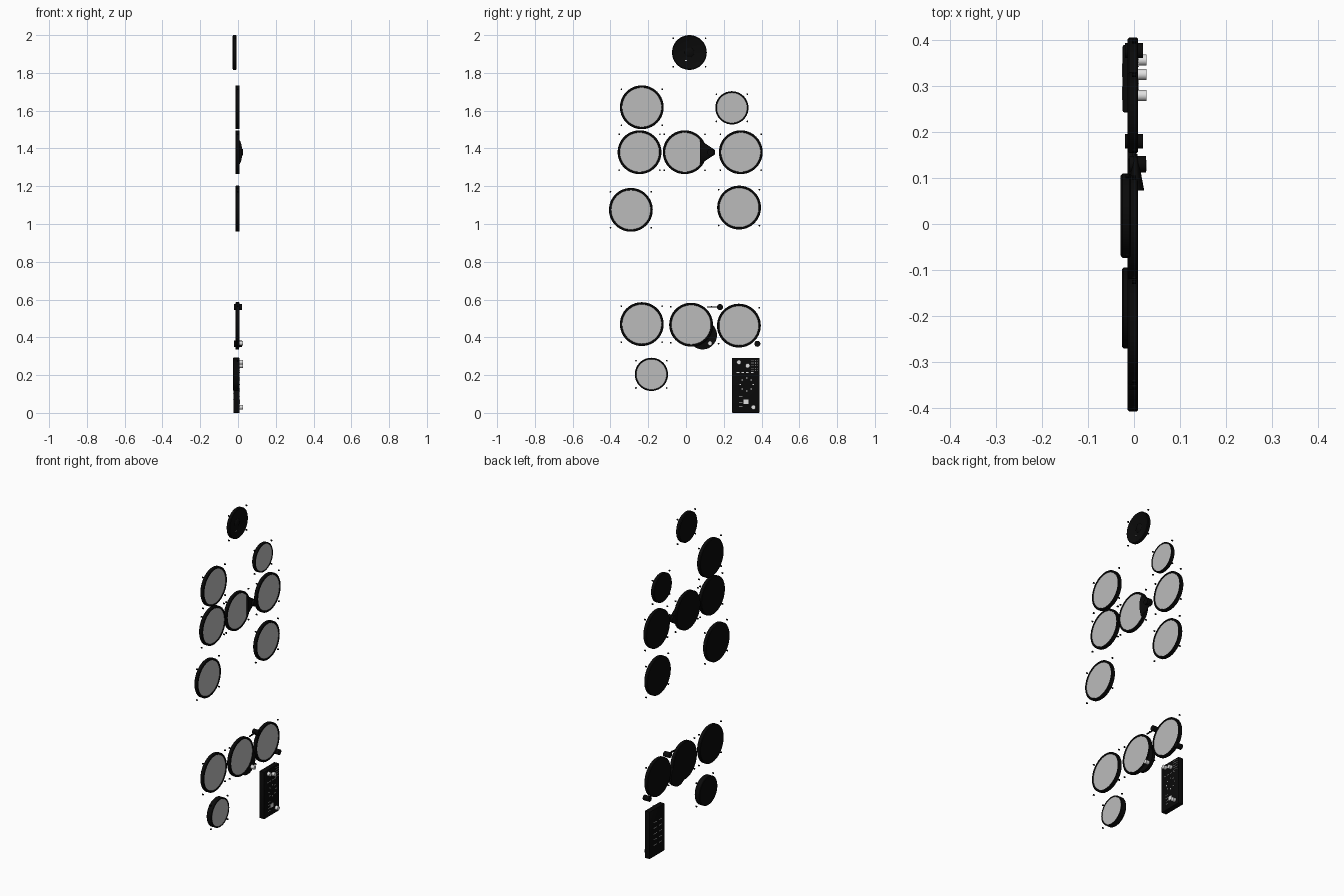
import bpy, bmesh, math
from mathutils import Matrix, Vector

if "Cube" in bpy.data.objects:
    bpy.data.objects.remove(bpy.data.objects["Cube"])


def material(name, c):
    m = bpy.data.materials.new(name)
    m.diffuse_color = (c[0], c[1], c[2], 1)
    m.use_nodes = True
    m.node_tree.nodes["Principled BSDF"].inputs["Base Color"].default_value = m.diffuse_color
    return m


BLACK = material("black plastic", (0.003, 0.003, 0.003))
GREY = material("pad grey", (0.5, 0.5, 0.5))
WHITE = material("light metal", (0.75, 0.75, 0.75))


def finish(bm, name, mats, smooth=True):
    bmesh.ops.recalc_face_normals(bm, faces=bm.faces)
    me = bpy.data.meshes.new(name)
    bm.to_mesh(me)
    bm.free()
    ob = bpy.data.objects.new(name, me)
    bpy.context.collection.objects.link(ob)
    for m in mats:
        me.materials.append(m)
    if smooth:
        bpy.ops.object.select_all(action='DESELECT')
        ob.select_set(True)
        bpy.context.view_layer.objects.active = ob
        bpy.ops.object.shade_smooth_by_angle(angle=math.radians(35))
    return ob


def lathe(name, y, z, profile, mats, seg=48, head=None):
    """Spin (x, radius) points round the x axis; faces inside radius `head` use slot 1."""
    bm = bmesh.new()
    vs = [bm.verts.new((x, 0, r)) for x, r in profile]
    es = [bm.edges.new(p) for p in zip(vs, vs[1:])]
    bmesh.ops.spin(bm, geom=vs + es, cent=(0, 0, 0), axis=(1, 0, 0),
                   angle=2 * math.pi, steps=seg)
    bmesh.ops.remove_doubles(bm, verts=bm.verts, dist=1e-5)
    if head:
        for f in bm.faces:
            c = f.calc_center_median()
            if c.x > 0.001 and math.hypot(c.y, c.z) < head * 0.99:
                f.material_index = 1
    bmesh.ops.translate(bm, verts=bm.verts, vec=(0, y, z))
    return finish(bm, name, mats)


def cylinder(name, y, z, r, x0, x1, mat, seg=24):
    return lathe(name, y, z, [(x0, 0), (x0, r), (x1, r), (x1, 0)], [mat], seg)


def box(name, lo, hi, mat, bevel=0):
    lo, hi = Vector(lo), Vector(hi)
    bm = bmesh.new()
    bmesh.ops.create_cube(bm, size=1, matrix=Matrix.Translation((lo + hi) / 2)
                          @ Matrix.Diagonal((*(hi - lo), 1)))
    if bevel:
        bmesh.ops.bevel(bm, geom=bm.edges[:], offset=bevel, segments=2,
                        affect='EDGES', profile=0.5)
    return finish(bm, name, [mat], bool(bevel))


def lugs(name, y, z, r, x):
    """Four tiny screws just outside the rim."""
    for sy in (-1, 1):
        for sz in (-1, 1):
            cylinder(name + "_screw", y + sy * r * 0.93, z + sz * r * 0.82,
                     0.0045, x - 0.004, x + 0.004, BLACK, 10)


# drum pads: black rim cup with a grey head
R, S = 0.116, 0.088
pads = [(-0.234, 1.618, R), (0.243, 1.615, S), (-0.246, 1.38, R), (-0.007, 1.38, R),
        (0.29, 1.38, R), (-0.292, 1.075, R), (0.281, 1.087, R), (-0.234, 0.47, R),
        (0.027, 0.467, R), (0.28, 0.462, R), (-0.183, 0.204, S)]
for i, (y, z, r) in enumerate(pads):
    d = -0.012 if i == 10 else 0
    inner = r - (0.012 if r == R else 0.008)
    lathe("drum_pad", y, z,
          [(-0.014 + d, 0), (-0.014 + d, r - 0.003), (-0.011 + d, r), (0.006, r),
           (0.009, r - 0.003), (0.009, inner + 0.002), (0.006, inner), (0.006, 0)],
          [BLACK, GREY], 56, inner)
    lugs("drum_pad", y, z, r, 0)

# black dish at the top with a hollow face
lathe("top_dish", 0.018, 1.908,
      [(-0.029, 0), (-0.029, 0.087), (-0.025, 0.092), (-0.01, 0.092), (-0.007, 0.088),
       (-0.009, 0.08), (-0.016, 0.05), (-0.018, 0.025), (-0.012, 0.015), (-0.012, 0)],
      [BLACK], 56)
lugs("top_dish", 0.018, 1.908, 0.092, -0.015)
box("dish_mark", (-0.013, -0.004, 1.863), (-0.0105, 0.004, 1.868), WHITE)

# cone pointing sideways behind the middle pad
bm = bmesh.new()
bmesh.ops.create_cone(bm, cap_ends=True, segments=32, radius1=0.065, radius2=0.012, depth=0.08,
                      matrix=Matrix.Translation((0.004, 0.113, 1.38)) @
                      Matrix.Diagonal((0.28, 1, 1, 1)) @ Matrix.Rotation(-math.pi / 2, 4, 'X'))
finish(bm, "side_cone", [BLACK])
cylinder("cone_tip", 0.13, 1.38, 0.018, -0.01, 0.026, BLACK)

# pedal disc peeping out under the lower middle pad
cylinder("pedal_disc", 0.088, 0.412, 0.076, -0.014, 0.005, BLACK, 48)
cylinder("pedal_knob", 0.127, 0.369, 0.012, 0.005, 0.027, WHITE)

# jack knobs and thin rod
cylinder("jack_knob", 0.18, 0.56, 0.016, -0.02, 0.02, BLACK)
cylinder("jack_knob", 0.378, 0.366, 0.016, -0.02, 0.02, BLACK)
box("jack_rod", (-0.003, 0.11, 0.557), (0.003, 0.18, 0.563), BLACK)

# control module
box("module_body", (-0.025, 0.243, 0.0), (0.009, 0.39, 0.291), BLACK, 0.004)
for y, z in ((0.28, 0.268), (0.326, 0.25), (0.357, 0.03)):
    cylinder("module_knob", y, z, 0.012, 0.009, 0.027, WHITE)


def plate(name, y, z, w, h, x=0.009, mat=WHITE):
    return box(name, (x - 0.001, y - w / 2, z - h / 2), (x + 0.0015, y + w / 2, z + h / 2), mat)


for i in range(4):      # button grid
    for j in range(5):
        plate("button", 0.35 + i * 0.009, 0.222 + j * 0.014, 0.004, 0.003)
for i in range(8):      # ring of marks
    a = i * math.pi / 4
    plate("ring_mark", 0.322 + 0.034 * math.cos(a), 0.15 + 0.034 * math.sin(a), 0.008, 0.005)
plate("screen", 0.318, 0.06, 0.028, 0.024)
for i in range(4):      # printed lines
    plate("printed_line", 0.275 + i * 0.025, 0.214, 0.014, 0.003)
    plate("printed_line", 0.29, 0.035 + i * 0.018, 0.02, 0.002)
for i in range(5):      # back panel lines
    for j in range(2):
        plate("back_line", 0.285 + j * 0.05, 0.07 + i * 0.035, 0.03, 0.003, -0.0255)
